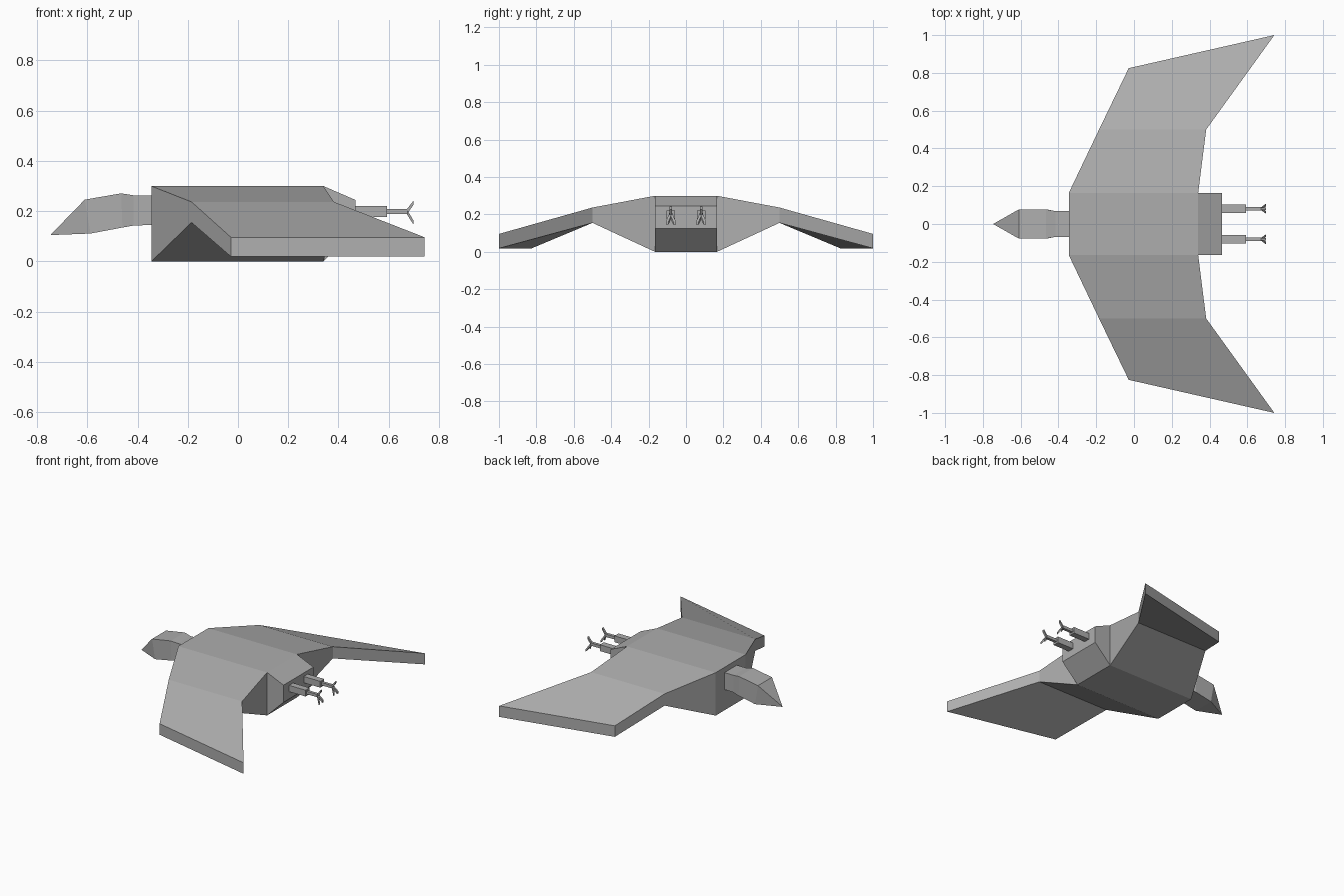
import bpy
import bmesh
from mathutils import Vector

if "Cube" in bpy.data.objects:
    bpy.data.objects.remove(bpy.data.objects["Cube"])

grey = bpy.data.materials.new("dark_grey")
grey.diffuse_color = (0.42, 0.42, 0.42, 1)
grey.use_nodes = True
grey.node_tree.nodes["Principled BSDF"].inputs["Base Color"].default_value = grey.diffuse_color


def loft(name, sections):
    """Skin a row of four-point sections and cap both ends."""
    bm = bmesh.new()
    rings = [[bm.verts.new(p) for p in s] for s in sections]
    for a, b in zip(rings, rings[1:]):
        for i in range(4):
            j = (i + 1) % 4
            bm.faces.new((a[i], a[j], b[j], b[i]))
    bm.faces.new(rings[0])
    bm.faces.new(rings[-1])
    bmesh.ops.recalc_face_normals(bm, faces=bm.faces)
    mesh = bpy.data.meshes.new(name)
    bm.to_mesh(mesh)
    bm.free()
    mesh.materials.append(grey)
    ob = bpy.data.objects.new(name, mesh)
    bpy.context.collection.objects.link(ob)
    return ob


def rib(front, back, z0, z1):
    """Wing section between a leading and a trailing (x, y) point."""
    return [(*front, z0), (*back, z0), (*back, z1), (*front, z1)]


def frame(x_low, x_top, half, z0, z1):
    """Rectangular section across the body axis."""
    return [(x_low, -half, z0), (x_low, half, z0), (x_top, half, z1), (x_top, -half, z1)]


def bar(name, start, end, w0, h0, w1, h1):
    """Tapering square bar along x, w and h are half sizes."""
    def sec(p, w, h):
        return [Vector(p) + Vector((0, y, z)) for y, z in ((-w, -h), (w, -h), (w, h), (-w, h))]
    return loft(name, [sec(start, w0, h0), sec(end, w1, h1)])


# Body and wings: one skin running from wing tip to wing tip
ribs = [((-0.345, 0.165), (0.34, 0.165), 0.0, 0.30),
        ((-0.185, 0.50), (0.382, 0.50), 0.155, 0.237),
        ((-0.028, 0.825), (0.743, 1.0), 0.019, 0.096)]
sections = []
for s in (-1, 1):
    for f, b, z0, z1 in (reversed(ribs) if s < 0 else ribs):
        sections.append(rib((f[0], s * f[1]), (b[0], s * b[1]), z0, z1))
loft("body_and_wings", sections)

# Tail block
loft("tail", [frame(0.34, 0.34, 0.165, 0.0, 0.30),
              frame(0.467, 0.467, 0.165, 0.125, 0.245)])

# Neck, head and pointed beak
loft("head", [frame(-0.345, -0.345, 0.068, 0.145, 0.263),
              frame(-0.415, -0.415, 0.068, 0.143, 0.263),
              frame(-0.46, -0.465, 0.077, 0.135, 0.271),
              frame(-0.587, -0.61, 0.077, 0.111, 0.246),
              frame(-0.745, -0.745, 0.0005, 0.105, 0.107)])

# Trailing legs with three toes each
for side, s in (("left", 1), ("right", -1)):
    y = s * 0.081
    bar(f"{side}_thigh", (0.46, y, 0.198), (0.594, y, 0.198), 0.022, 0.022, 0.022, 0.022)
    bar(f"{side}_shin", (0.585, y, 0.198), (0.675, y, 0.198), 0.010, 0.010, 0.010, 0.010)
    for toe, dy, z in (("upper", 0, 0.234), ("inner", -s * 0.020, 0.154), ("outer", s * 0.020, 0.154)):
        bar(f"{side}_{toe}_toe", (0.672, y, 0.198), (0.699, y + dy, z), 0.007, 0.010, 0.007, 0.008)
